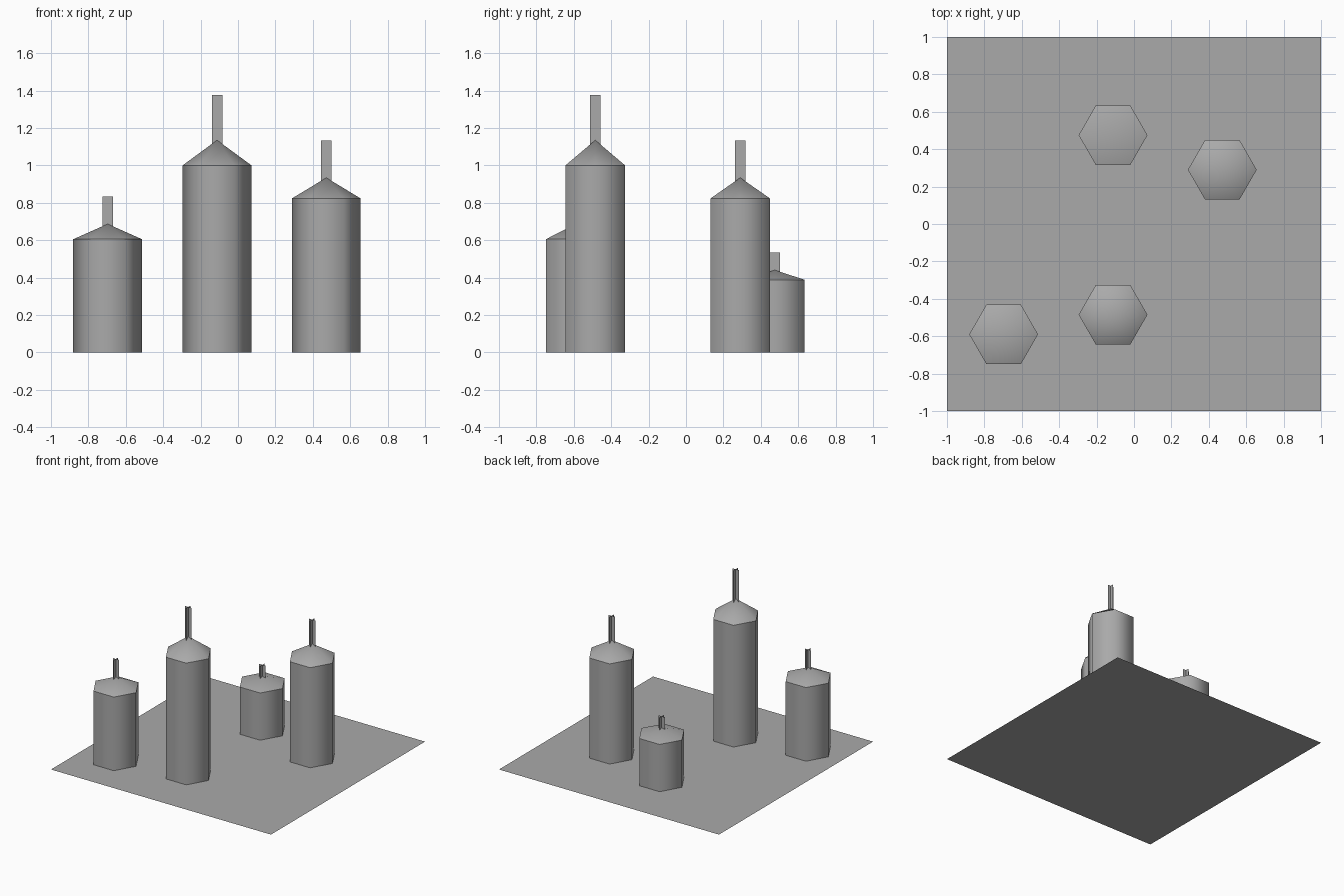
import bpy, bmesh, math

old = bpy.data.objects.get("Cube")
if old:
    bpy.data.objects.remove(old, do_unlink=True)

grey = bpy.data.materials.new("plain_grey")
grey.use_nodes = True
colour = (0.4, 0.4, 0.4, 1)
grey.diffuse_color = colour
grey.node_tree.nodes["Principled BSDF"].inputs["Base Color"].default_value = colour

RADIUS, SIDES = 0.184, 6
WICK_HALF = 0.028


def make_object(name, bm, location=(0, 0, 0)):
    mesh = bpy.data.meshes.new(name)
    bm.to_mesh(mesh)
    bm.free()
    mesh.materials.append(grey)
    obj = bpy.data.objects.new(name, mesh)
    obj.location = location
    bpy.context.collection.objects.link(obj)
    return obj


def candle_body(name, x, y, rim):
    """Open six-sided column with a shallow pointed top, smooth except at the rim."""
    bm = bmesh.new()
    angles = [math.tau * i / SIDES for i in range(SIDES)]
    rings = [[bm.verts.new((RADIUS * math.cos(a), RADIUS * math.sin(a), z))
              for a in angles] for z in (0, rim)]
    apex = bm.verts.new((0, 0, rim * 1.135))
    low, high = rings
    for i in range(SIDES):
        j = (i + 1) % SIDES
        bm.faces.new((low[i], low[j], high[j], high[i])).smooth = True
        bm.faces.new((high[i], high[j], apex)).smooth = True
        bm.edges.get((high[i], high[j])).smooth = False
    make_object(name, bm, (x, y, 0))


def candle_wick(name, x, y, rim):
    """Two thin upright cards crossing at right angles."""
    bm = bmesh.new()
    bottom, top = rim * 1.1, rim * 1.376
    for dx, dy in ((WICK_HALF, 0), (0, WICK_HALF)):
        bm.faces.new([bm.verts.new((s * dx, s * dy, z)) for s, z in
                      ((-1, bottom), (1, bottom), (1, top), (-1, top))])
    make_object(name, bm, (x, y, 0))


# Ground sheet
bm = bmesh.new()
bmesh.ops.create_grid(bm, x_segments=1, y_segments=1, size=1)
make_object("base_sheet", bm)

# Candles: position and rim height
candles = {
    "front_right": (-0.697, -0.59, 0.605),
    "tall": (-0.112, -0.485, 1.0),
    "back_left": (0.472, 0.29, 0.823),
    "short": (-0.112, 0.475, 0.388),
}
for label, spec in candles.items():
    candle_body(label + "_candle", *spec)
    candle_wick(label + "_wick", *spec)
